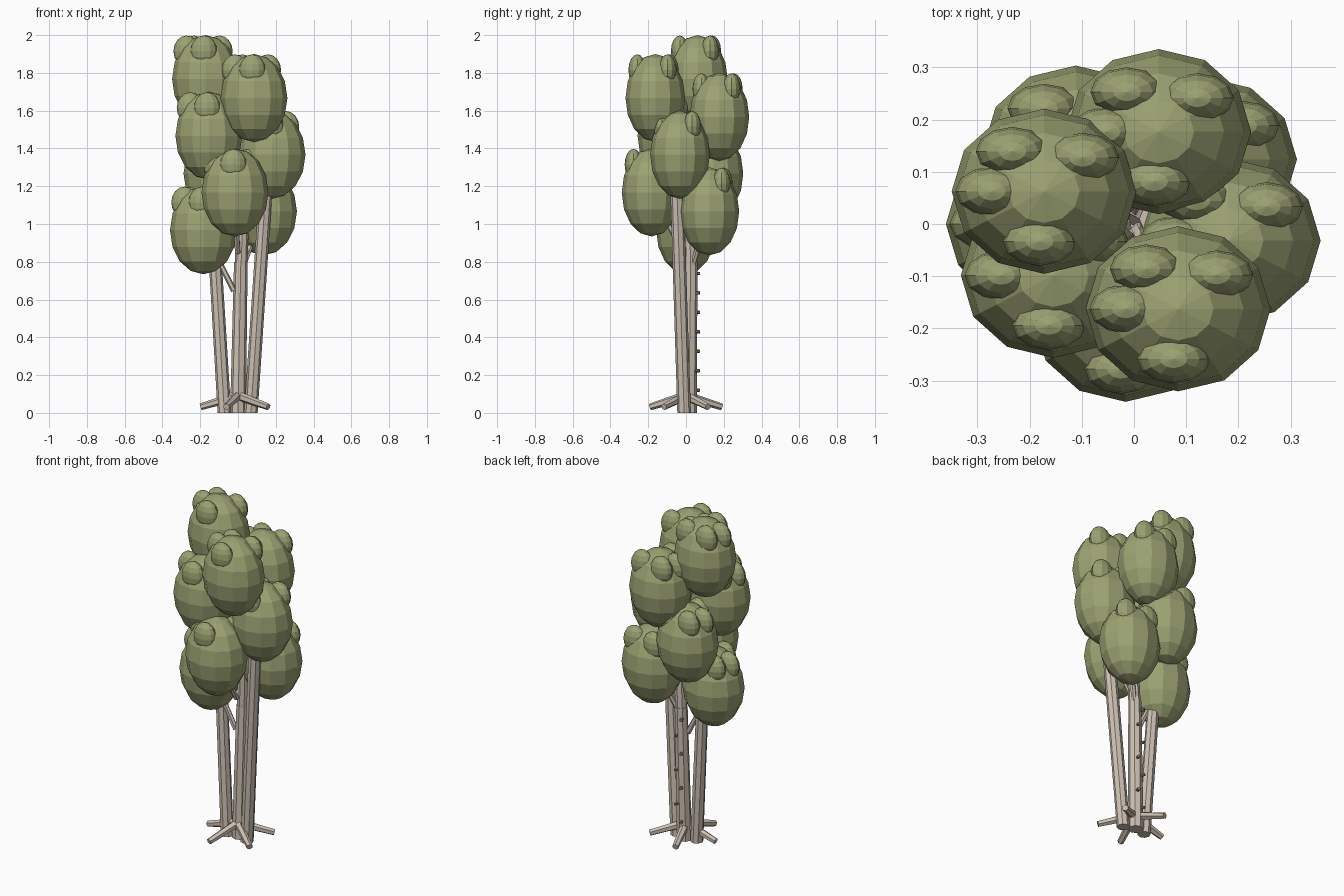
import bpy, bmesh, math
from mathutils import Matrix, Vector

cube = bpy.data.objects.get("Cube")
if cube:
    bpy.data.objects.remove(cube, do_unlink=True)


def material(name, rgb):
    m = bpy.data.materials.new(name)
    m.use_nodes = True
    m.diffuse_color = (*rgb, 1)
    node = next(n for n in m.node_tree.nodes if n.type == 'BSDF_PRINCIPLED')
    node.inputs["Base Color"].default_value = (*rgb, 1)
    node.inputs["Roughness"].default_value = 0.9
    return m


LEAF = material("leaf green", (0.33, 0.36, 0.17))
BARK = material("pale bark", (0.61, 0.53, 0.45))
MOSS = material("moss green", (0.24, 0.26, 0.11))


def finish(name, bm, mat):
    me = bpy.data.meshes.new(name)
    bm.to_mesh(me)
    bm.free()
    me.materials.append(mat)
    ob = bpy.data.objects.new(name, me)
    bpy.context.collection.objects.link(ob)
    return ob


def ellipsoid(bm, centre, radii, seg, rings):
    mat = Matrix.Translation(centre) @ Matrix.Diagonal((*radii, 1))
    bmesh.ops.create_uvsphere(bm, u_segments=seg, v_segments=rings, radius=1, matrix=mat)


def limb(bm, a, b, r1, r2, sides, level=False):
    """Tapered prism from a to b; level keeps its end caps horizontal."""
    a, b = Vector(a), Vector(b)
    d = b - a
    if level:
        mat = Matrix(((1, 0, d.x, 0), (0, 1, d.y, 0), (0, 0, d.z, 0), (0, 0, 0, 1)))
        depth = 1
    else:
        mat = d.to_track_quat('Z', 'Y').to_matrix().to_4x4()
        depth = d.length
    mat = Matrix.Translation((a + b) / 2) @ mat
    bmesh.ops.create_cone(bm, cap_ends=True, segments=sides, radius1=r1, radius2=r2,
                          depth=depth, matrix=mat)


# Foliage clumps climb in a golden-angle spiral, each with four small tufts
GOLDEN = math.radians(137.5)
clumps = [Vector((0.183 * math.cos(math.pi - GOLDEN * i),
                  0.183 * math.sin(math.pi - GOLDEN * i), 0.967 + 0.1 * i))
          for i in range(9)]
for i, c in enumerate(clumps):
    bm = bmesh.new()
    ellipsoid(bm, c, (0.177, 0.158, 0.233), 12, 8)
    finish(f"foliage_clump_{i + 1}", bm, LEAF)
    bm = bmesh.new()
    for k in range(4):
        t = math.pi - GOLDEN * k
        ellipsoid(bm, c + Vector((0.1 * math.cos(t), 0.096 * math.sin(t), 0.148)),
                  (0.07, 0.047, 0.083), 12, 8)
    finish(f"foliage_tufts_{i + 1}", bm, LEAF)

# Leaning trunk stems
stems = {
    "stem_left": ((0.068, -0.01, 0), (0.155, -0.052, 1.3), 0.036, 0.035),
    "stem_right": ((-0.072, 0.0, 0), (-0.125, 0.02, 0.88), 0.036, 0.034),
    "stem_centre": ((0.0, 0.015, 0), (0.015, 0.025, 0.8), 0.042, 0.036),
    "stem_upper": ((0.015, 0.025, 0.75), (0.04, 0.01, 1.42), 0.034, 0.03),
}
for name, (a, b, r1, r2) in stems.items():
    bm = bmesh.new()
    limb(bm, a, b, r1, r2, 8, level=True)
    finish(name, bm, BARK)

# Thin branches reaching up into each clump
for i, c in enumerate(clumps):
    bm = bmesh.new()
    limb(bm, (c.x * 0.12, c.y * 0.12 + 0.01, c.z - 0.32), c, 0.016, 0.012, 6)
    finish(f"branch_{i + 1}", bm, BARK)

# Five roots spreading around the base
for i in range(5):
    t = math.pi + math.tau * i / 5
    u = Vector((math.cos(t), math.sin(t), 0))
    bm = bmesh.new()
    limb(bm, u * 0.02 + Vector((0, 0, 0.085)), u * 0.198 + Vector((0, 0, 0.032)),
         0.024, 0.018, 6)
    finish(f"root_{i + 1}", bm, BARK)

# Mossy pegs up the back of the centre stem
for i in range(7):
    side = 1 if i % 2 else -1
    bm = bmesh.new()
    z = 0.12 + 0.103 * i
    limb(bm, (0.005 + 0.008 * side, 0.035, z), (0.005 + 0.02 * side, 0.072, z),
         0.009, 0.009, 6)
    finish(f"moss_peg_{i + 1}", bm, MOSS)
